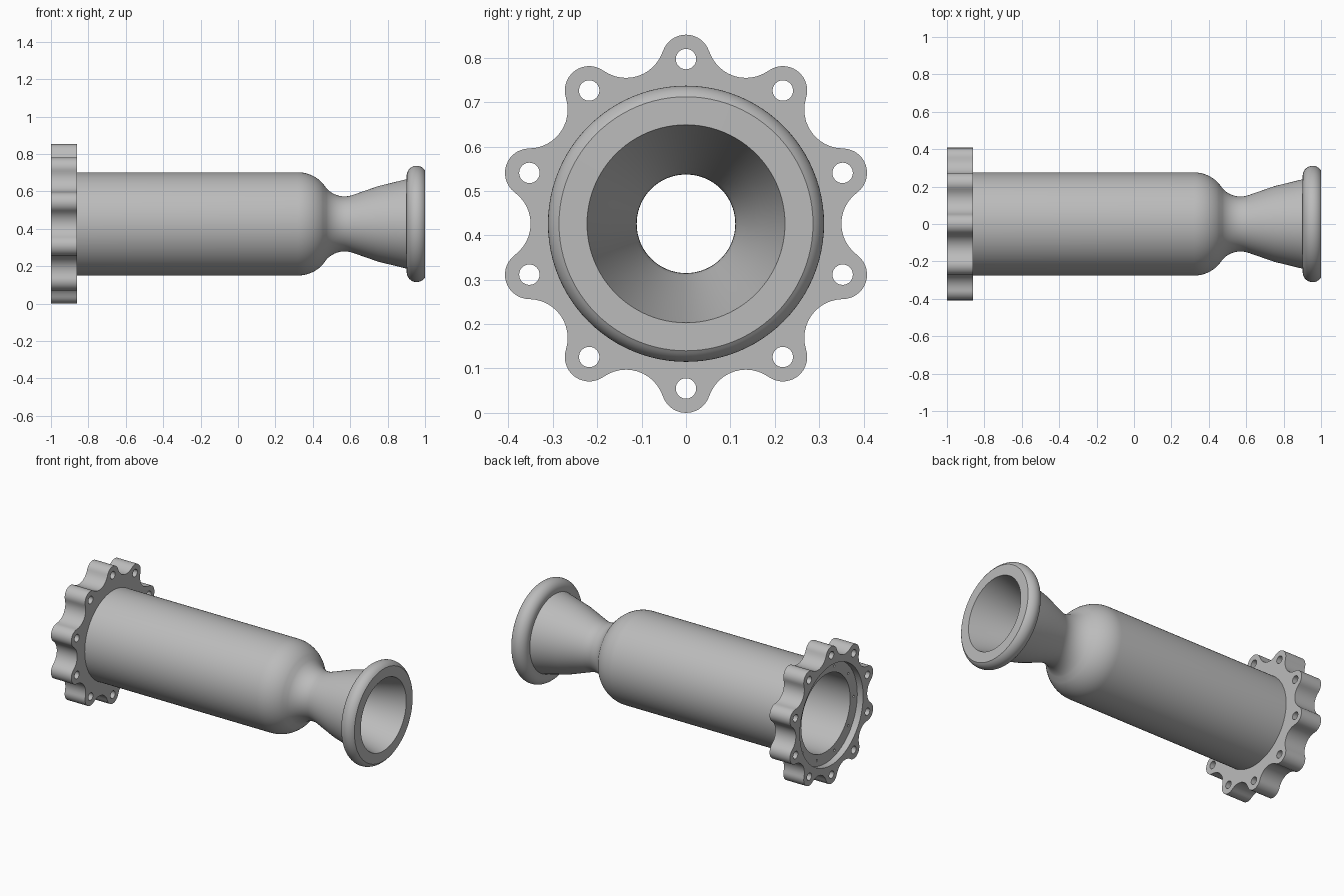
import bpy, bmesh
from math import sin, cos, pi, radians
from mathutils import Matrix

if "Cube" in bpy.data.objects:
    bpy.data.objects.remove(bpy.data.objects["Cube"])

AXIS_Z = 0.426
LOBES = 10
STEP = 2 * pi / LOBES

metal = bpy.data.materials.new("grey metal")
metal.use_nodes = True
grey = (0.5, 0.5, 0.5, 1)
metal.diffuse_color = grey
metal.node_tree.nodes["Principled BSDF"].inputs["Base Color"].default_value = grey


def make_object(name, bm):
    bmesh.ops.recalc_face_normals(bm, faces=bm.faces)
    mesh = bpy.data.meshes.new(name)
    bm.to_mesh(mesh)
    bm.free()
    mesh.materials.append(metal)
    ob = bpy.data.objects.new(name, mesh)
    bpy.context.collection.objects.link(ob)
    return ob


def arc(cx, cy, r, start, end, n):
    angles = [radians(start + (end - start) * i / n) for i in range(n + 1)]
    return [(cx + r * cos(a), cy + r * sin(a)) for a in angles]


def smooth(ob):
    bpy.ops.object.select_all(action="DESELECT")
    ob.select_set(True)
    bpy.context.view_layer.objects.active = ob
    bpy.ops.object.shade_smooth_by_angle()


def lathe(name, profile, segments=96):
    # Revolve a closed (x, radius) loop around the long axis
    bm = bmesh.new()
    rings = []
    for i in range(segments):
        a = 2 * pi * i / segments
        rings.append([bm.verts.new((x, r * cos(a), AXIS_Z + r * sin(a))) for x, r in profile])
    n = len(profile)
    for i, ring in enumerate(rings):
        nxt = rings[(i + 1) % segments]
        for j in range(n):
            k = (j + 1) % n
            bm.faces.new((ring[j], ring[k], nxt[k], nxt[j]))
    return make_object(name, bm)


def cut(target, x0, x1, radius, segments, ring=None, phase=0):
    # Subtract one cylinder on the axis, or a ring of them
    bm = bmesh.new()
    for i in range(LOBES if ring else 1):
        a = phase + i * STEP
        d = ring or 0
        place = Matrix.Translation(((x0 + x1) / 2, d * cos(a), AXIS_Z + d * sin(a)))
        bmesh.ops.create_cone(bm, cap_ends=True, segments=segments, radius1=radius,
                              radius2=radius, depth=x1 - x0,
                              matrix=place @ Matrix.Rotation(pi / 2, 4, "Y"))
    cutter = make_object("cutter", bm)
    cutter.hide_render = True
    mod = target.modifiers.new("cut", "BOOLEAN")
    mod.operation = "DIFFERENCE"
    mod.solver = "EXACT"
    mod.object = cutter
    bpy.context.view_layer.objects.active = target
    bpy.ops.object.modifier_apply(modifier=mod.name)
    bpy.data.objects.remove(cutter)


# Chamber, throat, nozzle and rounded lip as one hollow turned part
wall, throat_x = 0.036, 0.57
outer = [(-0.86, 0.276)]
outer += arc(0.32, 0.096, 0.18, 90, 42, 10)
outer += arc(throat_x, 0.277, 0.13, 222, 290, 12)
outer += [(0.75, 0.202)]
outer += arc(0.955, 0.258, 0.053, 200, 32, 20)
inner = [(-0.86, 0.276 - wall)]
inner += arc(0.32, 0.096, 0.18 - wall, 90, 42, 10)
inner += arc(throat_x, 0.277, 0.13 + wall, 222, 287, 12)
inner += [(0.8, 0.171), (1.0, 0.223)]
smooth(lathe("thrust_chamber", outer + inner[::-1]))

# Scalloped flange: round lobes joined by tangent hollows
bolt_r, lobe_r, hollow_d, hollow_r = 0.371, 0.055, 0.437, 0.087
dx = hollow_d * cos(STEP / 2) - bolt_r
dy = hollow_d * sin(STEP / 2)
from math import atan2, degrees
tangent = degrees(atan2(dy, dx))
half = degrees(STEP / 2)
outline = []
for i in range(LOBES):
    turn = degrees(STEP) * i + half
    a, h = radians(turn), radians(turn + half)
    outline += arc(bolt_r * cos(a), bolt_r * sin(a), lobe_r, turn - tangent, turn + tangent, 14)
    outline += arc(hollow_d * cos(h), hollow_d * sin(h), hollow_r,
                   turn + tangent + 180, turn + 2 * half - tangent + 180, 12)[1:-1]
bm = bmesh.new()
face = bm.faces.new([bm.verts.new((-1, y, AXIS_Z + z)) for y, z in outline])
new = bmesh.ops.extrude_face_region(bm, geom=[face])["geom"]
bmesh.ops.translate(bm, vec=(0.14, 0, 0), verts=[v for v in new if isinstance(v, bmesh.types.BMVert)])
flange = make_object("mounting_flange", bm)

# Bore, bolt holes, back recess and its small blind holes
cut(flange, -1.1, -0.8, 0.276 - wall, 96)
cut(flange, -1.1, -0.8, 0.023, 32, bolt_r, STEP / 2)
cut(flange, -1.1, -0.96, 0.31, 96)
cut(flange, -1.1, -0.9, 0.007, 16, 0.275)
smooth(flange)
